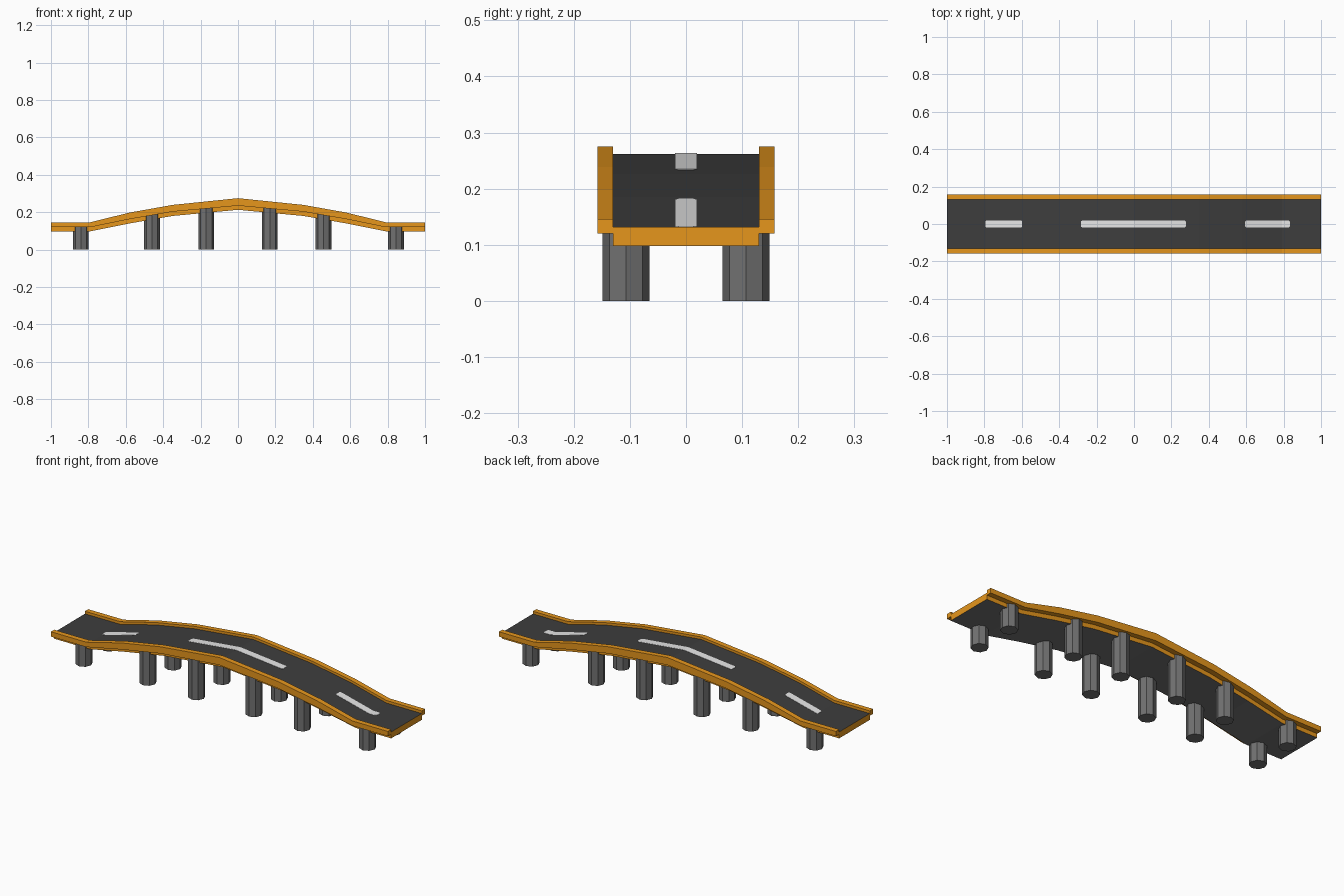
import bpy, bmesh, math

if "Cube" in bpy.data.objects:
    bpy.data.objects.remove(bpy.data.objects["Cube"])

def mat(name, c):
    m = bpy.data.materials.new(name)
    m.diffuse_color = (*c, 1)
    m.use_nodes = True
    m.node_tree.nodes["Principled BSDF"].inputs["Base Color"].default_value = m.diffuse_color
    return m

ORANGE = mat("orange paint", (0.79, 0.305, 0.012))
ASPHALT = mat("dark asphalt", (0.047, 0.047, 0.047))
CONCRETE = mat("grey concrete", (0.165, 0.165, 0.165))
WHITE = mat("white road paint", (0.80, 0.80, 0.80))

# Half profile of the arch: x, deck bottom, rail bottom, deck top, rail top
HALF = [(0.0, 0.213, 0.235, 0.262, 0.275),
        (0.35, 0.180, 0.203, 0.226, 0.239),
        (0.58, 0.140, 0.163, 0.185, 0.198),
        (0.79, 0.098, 0.120, 0.132, 0.146),
        (1.0, 0.098, 0.120, 0.132, 0.146)]
PROFILE = [(-p[0], *p[1:]) for p in HALF[:0:-1]] + HALF

def level(x, i):
    """Height of profile line i at x."""
    for a, b in zip(PROFILE, PROFILE[1:]):
        if x <= b[0]:
            t = (x - a[0]) / (b[0] - a[0])
            return a[i] + t * (b[i] - a[i])
    return PROFILE[-1][i]

def strip(name, stations, mats, rule=None):
    """Box section swept through (x, bottom, top, y0, y1) stations."""
    bm = bmesh.new()
    rings = [[bm.verts.new(p) for p in ((x, y0, b), (x, y1, b), (x, y1, t), (x, y0, t))]
             for x, b, t, y0, y1 in stations]
    for r, s in zip(rings, rings[1:]):
        for i in range(4):
            j = (i + 1) % 4
            bm.faces.new((r[i], r[j], s[j], s[i]))
    bm.faces.new(rings[0])
    bm.faces.new(rings[-1][::-1])
    bmesh.ops.recalc_face_normals(bm, faces=bm.faces)
    if rule:
        for f in bm.faces:
            f.material_index = rule(f.normal)
    me = bpy.data.meshes.new(name)
    bm.to_mesh(me)
    bm.free()
    for m in mats:
        me.materials.append(m)
    bpy.context.collection.objects.link(bpy.data.objects.new(name, me))

# Road deck: asphalt above, concrete below, orange on sides and ends
strip("road_deck", [(p[0], p[1], p[3], -0.13, 0.13) for p in PROFILE],
      [ASPHALT, ORANGE, CONCRETE],
      lambda n: 0 if n.z > 0.5 else 2 if n.z < -0.5 else 1)

# Side rails
for name, s in (("front_rail", -1), ("back_rail", 1)):
    strip(name, [(p[0], p[2], p[4], s * 0.13, s * 0.158) for p in PROFILE], [ORANGE])

# Centre line dashes with clipped corners, following the deck
CLIP = 0.007
for k, (a, b) in enumerate(((-0.795, -0.598), (-0.284, 0.278), (0.593, 0.833))):
    bends = [p[0] for p in PROFILE if a + 0.01 < p[0] < b - 0.01]
    xs = sorted([a, a + CLIP, b - CLIP, b] + bends)
    strip(f"centre_dash_{k + 1}",
          [(x, level(x, 3) - 0.001, level(x, 3) + 0.0012, -w, w)
           for x in xs for w in [0.013 if x in (a, b) else 0.0195]], [WHITE])

# Octagonal pillars in pairs, cut to the slope under the rails
R = 0.042
for k, x in enumerate((-0.84, -0.46, -0.17, 0.17, 0.457, 0.845)):
    for side, y in (("front", -0.107), ("back", 0.107)):
        bm = bmesh.new()
        bmesh.ops.create_cone(bm, cap_ends=True, segments=8, radius1=R, radius2=R, depth=1)
        for v in bm.verts:
            top = v.co.z > 0
            v.co.x += x
            v.co.y += y
            v.co.z = level(v.co.x, 2) + 0.001 if top else 0
        me = bpy.data.meshes.new(f"{side}_pillar_{k + 1}")
        bm.to_mesh(me)
        bm.free()
        me.materials.append(CONCRETE)
        bpy.context.collection.objects.link(bpy.data.objects.new(me.name, me))
